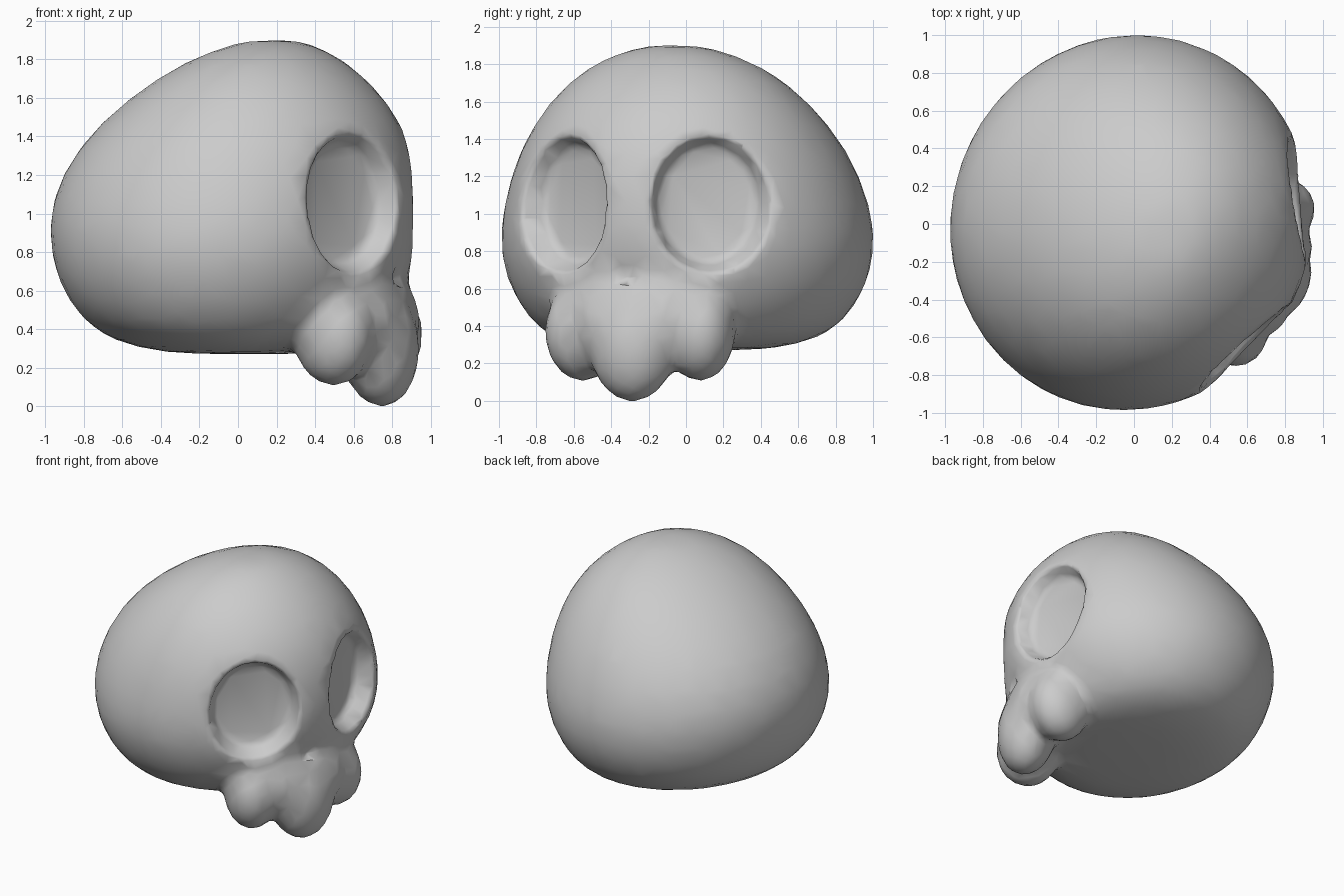
import bpy, bmesh, math
from mathutils import Matrix

if "Cube" in bpy.data.objects:
    bpy.data.objects.remove(bpy.data.objects["Cube"])

YAW = math.radians(-21)   # the face looks between +x and -y


def finish(bm, name):
    bmesh.ops.recalc_face_normals(bm, faces=bm.faces)
    me = bpy.data.meshes.new(name)
    bm.to_mesh(me)
    bm.free()
    me.polygons.foreach_set("use_smooth", [True] * len(me.polygons))
    ob = bpy.data.objects.new(name, me)
    bpy.context.collection.objects.link(ob)
    ob.rotation_euler.z = YAW
    return ob


def ellipsoid(bm, loc, radii, turn=0.0, tilt=0.0):
    m = (Matrix.Translation(loc) @ Matrix.Rotation(turn, 4, 'Z')
         @ Matrix.Rotation(tilt, 4, 'Y') @ Matrix.Diagonal((*radii, 1)))
    bmesh.ops.create_uvsphere(bm, u_segments=24, v_segments=16, radius=1, matrix=m)


# Cranium: stacked rings (height, back reach, front reach, half width)
rings = [(0.270, 0.36, 0.48, 0.50), (0.34, 0.69, 0.66, 0.78),
         (0.53, 0.885, 0.83, 0.94), (0.78, 0.98, 0.935, 1.03),
         (1.05, 0.99, 0.955, 0.995), (1.34, 0.85, 0.92, 0.89),
         (1.60, 0.57, 0.785, 0.71), (1.80, 0.25, 0.56, 0.48),
         (1.90, -0.04, 0.36, 0.18)]
bm = bmesh.new()
N = 28
loops = []
for z, b, f, w in rings:
    c, a = (f - b) / 2, (f + b) / 2
    loops.append([bm.verts.new((c + a * math.cos(2 * math.pi * i / N),
                                w * math.sin(2 * math.pi * i / N), z)) for i in range(N)])
for lo, hi in zip(loops, loops[1:]):
    for i in range(N):
        j = (i + 1) % N
        bm.faces.new((lo[i], lo[j], hi[j], hi[i]))
for ring in (loops[0], loops[-1]):
    bmesh.ops.poke(bm, faces=[bm.faces.new(ring)])

# Upper jaw, middle tooth and the paired side teeth
ellipsoid(bm, (0.66, 0, 0.52), (0.27, 0.46, 0.28))
ellipsoid(bm, (0.78, 0, 0.33), (0.21, 0.25, 0.34), tilt=math.radians(-6))
for s in (-1, 1):
    ellipsoid(bm, (0.66, s * 0.335, 0.37), (0.23, 0.19, 0.27), turn=s * 0.4)
    ellipsoid(bm, (0.74, s * 0.17, 0.44), (0.20, 0.15, 0.25), turn=s * 0.2)
skull = finish(bm, "skull")

# Cutter: two eye sockets and the nose hole
bm = bmesh.new()
for s in (-1, 1):
    turn = Matrix.Rotation(s * math.radians(28) + math.radians(1.5), 4, 'Z')
    m = (turn @ Matrix.Translation((0.93, 0, 1.055)) @ Matrix.Rotation(math.pi / 2, 4, 'Y')
         @ Matrix.Diagonal((0.375, 0.325, 1, 1)))
    bmesh.ops.create_cone(bm, cap_ends=True, segments=24, radius1=0.85, radius2=1.22,
                          depth=0.34, matrix=m)
bmesh.ops.create_cone(bm, cap_ends=True, segments=12, radius1=0.11, radius2=0.02,
                      depth=0.17, matrix=Matrix.Translation((0.94, 0, 0.71)))
cutter = finish(bm, "socket_cutter")
cutter.hide_render = True
cutter.display_type = 'WIRE'

# Fuse the parts, carve the sockets, soften and reduce to a low face count
m = skull.modifiers.new("round", 'SUBSURF')
m.levels = m.render_levels = 1
m = skull.modifiers.new("fuse", 'REMESH')
m.mode, m.voxel_size = 'VOXEL', 0.025
m = skull.modifiers.new("blend", 'SMOOTH')
m.factor, m.iterations = 0.5, 10
m = skull.modifiers.new("carve", 'BOOLEAN')
m.operation, m.object, m.solver = 'DIFFERENCE', cutter, 'EXACT'
m = skull.modifiers.new("refuse", 'REMESH')
m.mode, m.voxel_size, m.use_smooth_shade = 'VOXEL', 0.022, True
m = skull.modifiers.new("soften", 'SMOOTH')
m.factor, m.iterations = 0.5, 10
m = skull.modifiers.new("reduce", 'DECIMATE')
m.ratio = 0.04
